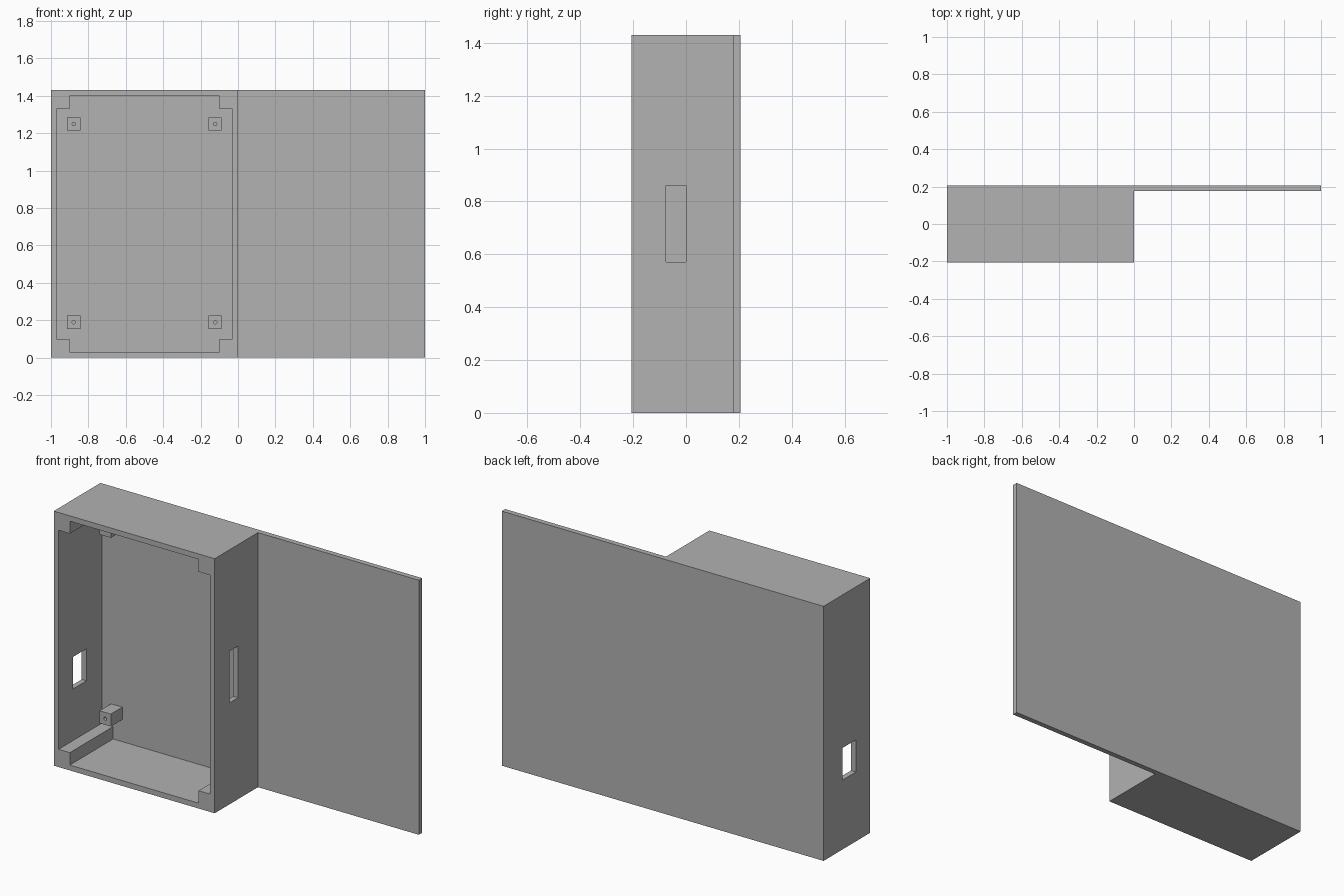
import bpy
import bmesh
from mathutils import Vector

cube = bpy.data.objects.get("Cube")
if cube:
    bpy.data.objects.remove(cube, do_unlink=True)

# Main dimensions
HEIGHT, FRONT, BACK, WALL = 1.43, -0.207, 0.207, 0.03
FLOOR = BACK - WALL
MID_X, MID_Z = -0.5, HEIGHT / 2

grey = bpy.data.materials.new("plain grey")
grey.use_nodes = True
grey.diffuse_color = (0.445, 0.445, 0.445, 1)
grey.node_tree.nodes["Principled BSDF"].inputs["Base Color"].default_value = grey.diffuse_color


def prism(name, points, travel):
    """Extrude a closed outline of 3D points along a vector."""
    bm = bmesh.new()
    face = bm.faces.new([bm.verts.new(p) for p in points])
    result = bmesh.ops.extrude_face_region(bm, geom=[face])
    moved = [g for g in result["geom"] if isinstance(g, bmesh.types.BMVert)]
    bmesh.ops.translate(bm, verts=moved, vec=Vector(travel))
    bmesh.ops.recalc_face_normals(bm, faces=bm.faces[:])
    mesh = bpy.data.meshes.new(name)
    bm.to_mesh(mesh)
    bm.free()
    mesh.materials.append(grey)
    obj = bpy.data.objects.new(name, mesh)
    bpy.context.collection.objects.link(obj)
    return obj


def box(name, x, y, z):
    outline = [(x[0], y[0], z[0]), (x[1], y[0], z[0]), (x[1], y[0], z[1]), (x[0], y[0], z[1])]
    return prism(name, outline, (0, y[1] - y[0], 0))


def cut(target, cutter):
    """Subtract the cutter, then remove it."""
    cutter.hide_render = True
    mod = target.modifiers.new("cut", "BOOLEAN")
    mod.operation = "DIFFERENCE"
    mod.solver = "EXACT"
    mod.object = cutter
    bpy.context.view_layer.objects.active = target
    bpy.ops.object.modifier_apply(modifier=mod.name)
    bpy.data.objects.remove(cutter, do_unlink=True)


# Case and side panel share one L-shaped plan
plan = [(-1, FRONT), (0, FRONT), (0, FLOOR), (1, FLOOR), (1, BACK), (-1, BACK)]
case = prism("case_with_side_panel", [(x, y, 0) for x, y in plan], (0, 0, HEIGHT))

# Open cavity, stepped in at each corner to leave solid corner posts
w, h, step = 0.5 - WALL, MID_Z - WALL, 0.07
corner = [(w, h - step), (w - step, h - step), (w - step, h)]
outline = []
for sx, sz in ((1, 1), (-1, 1), (-1, -1), (1, -1)):
    pts = corner if sx == sz else corner[::-1]
    outline += [(MID_X + sx * x, FRONT - 0.1, MID_Z + sz * z) for x, z in pts]
cut(case, prism("cavity_cutter", outline, (0, FLOOR - FRONT + 0.1, 0)))

# Slots through the two side walls
cut(case, box("left_slot_cutter", (-0.06, 0.06), (-0.075, 0.0), (0.57, 0.86)))
cut(case, box("right_slot_cutter", (-1.06, -0.94), (-0.08, 0.04), (0.39, 0.57)))

# Four standoffs with pilot holes
for side, sx in (("right", -1), ("left", 1)):
    for level, sz in (("lower", -1), ("upper", 1)):
        x, z, r = MID_X + sx * 0.378, MID_Z + 0.004 + sz * 0.53, 0.035
        post = box(f"{level}_{side}_standoff", (x - r, x + r), (0.075, FLOOR), (z - r, z + r))
        bpy.ops.mesh.primitive_cylinder_add(vertices=24, radius=0.009, depth=0.16,
                                            location=(x, 0.075, z), rotation=(1.5708, 0, 0))
        hole = bpy.context.object
        hole.name = "pilot_hole_cutter"
        hole.data.materials.append(grey)
        cut(post, hole)
